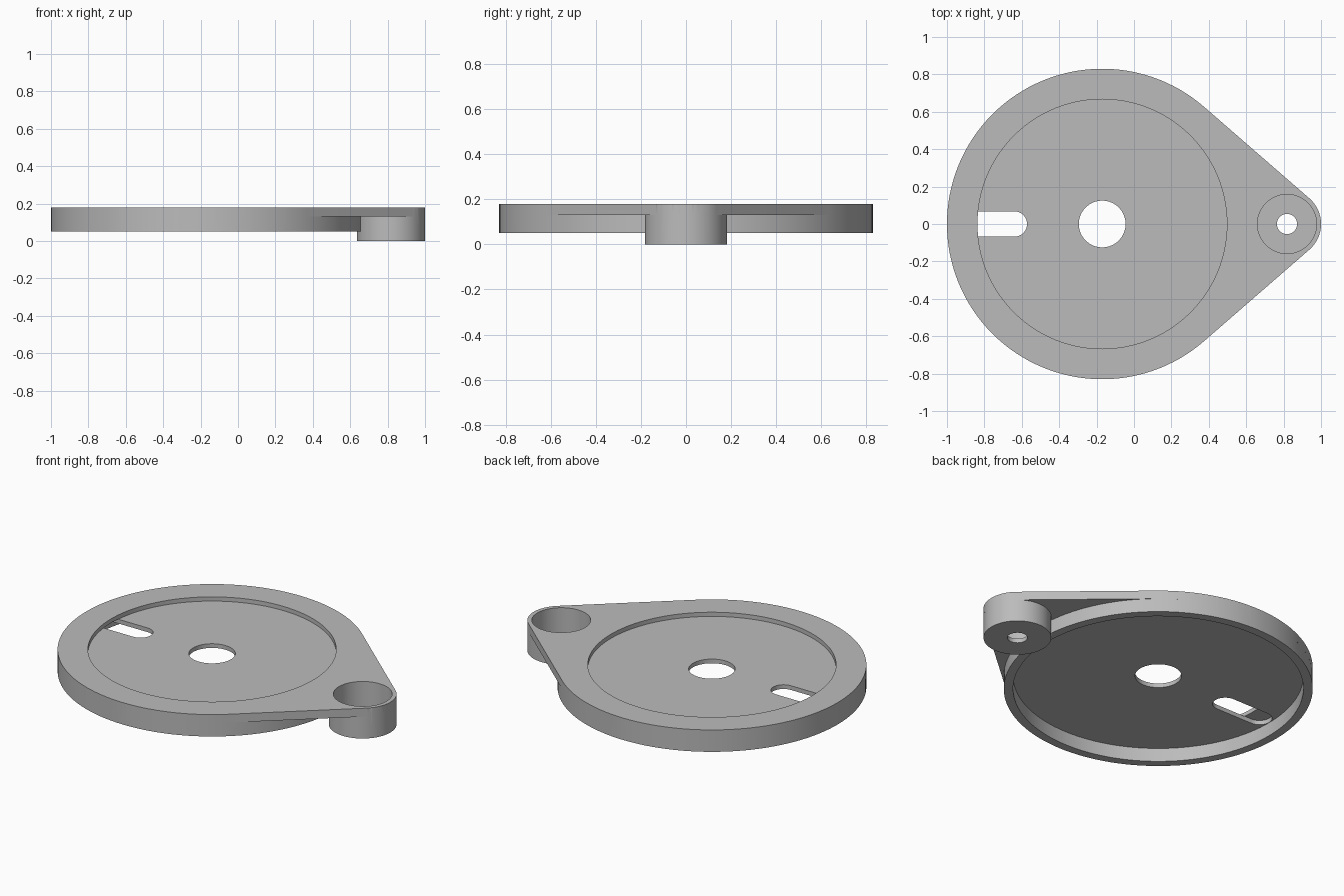
import bpy
import bmesh
from math import acos, cos, sin, pi

default = bpy.data.objects.get("Cube")
if default:
    bpy.data.objects.remove(default, do_unlink=True)

grey = bpy.data.materials.new("plain_grey")
grey.use_nodes = True
colour = (0.5, 0.5, 0.5, 1)
grey.diffuse_color = colour
grey.node_tree.nodes["Principled BSDF"].inputs["Base Color"].default_value = colour

DISC_X, DISC_R = -0.17, 0.83
BOSS_X, BOSS_R = 0.818, 0.182
TOP, DISC_BOTTOM, PLATE_BOTTOM, PLATE_TOP = 0.18, 0.05, 0.13, 0.155
FLOOR = 0.025


def arc(x, r, start, end, n):
    return [(x + r * cos(start + (end - start) * i / n),
             r * sin(start + (end - start) * i / n)) for i in range(n + 1)]


def circle(x, r, n=128):
    return arc(x, r, 0, 2 * pi, n)[:-1]


def prism(name, outline, z0, z1):
    """Extrude a flat outline between two heights."""
    bm = bmesh.new()
    face = bm.faces.new([bm.verts.new((x, y, z0)) for x, y in outline])
    top = bmesh.ops.extrude_face_region(bm, geom=[face])["geom"]
    bmesh.ops.translate(bm, vec=(0, 0, z1 - z0),
                        verts=[v for v in top if isinstance(v, bmesh.types.BMVert)])
    bmesh.ops.recalc_face_normals(bm, faces=bm.faces)
    mesh = bpy.data.meshes.new(name)
    bm.to_mesh(mesh)
    bm.free()
    mesh.materials.append(grey)
    obj = bpy.data.objects.new(name, mesh)
    bpy.context.collection.objects.link(obj)
    return obj


def combine(target, other, operation):
    """Apply a boolean and discard the helper."""
    bpy.context.view_layer.objects.active = target
    mod = target.modifiers.new("combine", "BOOLEAN")
    mod.operation, mod.solver, mod.object = operation, "EXACT", other
    bpy.ops.object.modifier_apply(modifier=mod.name)
    bpy.data.objects.remove(other, do_unlink=True)


# Teardrop top plate, tangent to the disc and the boss
a = acos((DISC_R - BOSS_R) / (BOSS_X - DISC_X))
teardrop = arc(DISC_X, DISC_R, a, 2 * pi - a, 96) + arc(BOSS_X, BOSS_R, -a, a, 32)
body = prism("pivot_plate", teardrop, PLATE_BOTTOM, TOP)

# Deep disc rim and pivot boss
combine(body, prism("disc", circle(DISC_X, DISC_R), DISC_BOTTOM, TOP), "UNION")
combine(body, prism("boss", circle(BOSS_X, BOSS_R), 0, TOP), "UNION")

# Slot, partly roofed by the upper ring
slot = arc(-0.64, 0.068, -pi / 2, pi / 2, 24) + arc(-0.88, 0.068, pi / 2, 3 * pi / 2, 24)

# Recesses, holes and bore
cuts = [
    ("underside_recess", circle(DISC_X, 0.78), -0.1, PLATE_BOTTOM),
    ("slot", slot, 0.1, PLATE_TOP + 0.001),
    ("top_recess", circle(DISC_X, 0.667), PLATE_TOP, 0.3),
    ("centre_hole", circle(DISC_X, 0.125, 64), -0.1, 0.3),
    ("boss_bore", circle(BOSS_X, 0.158, 96), FLOOR, 0.3),
    ("boss_hole", circle(BOSS_X, 0.054, 48), -0.1, 0.3),
]
for cut in cuts:
    combine(body, prism(*cut), "DIFFERENCE")

# Smooth round walls with crisp edges
bpy.ops.object.select_all(action="DESELECT")
body.select_set(True)
bpy.context.view_layer.objects.active = body
bpy.ops.object.shade_smooth_by_angle(angle=pi / 6)
